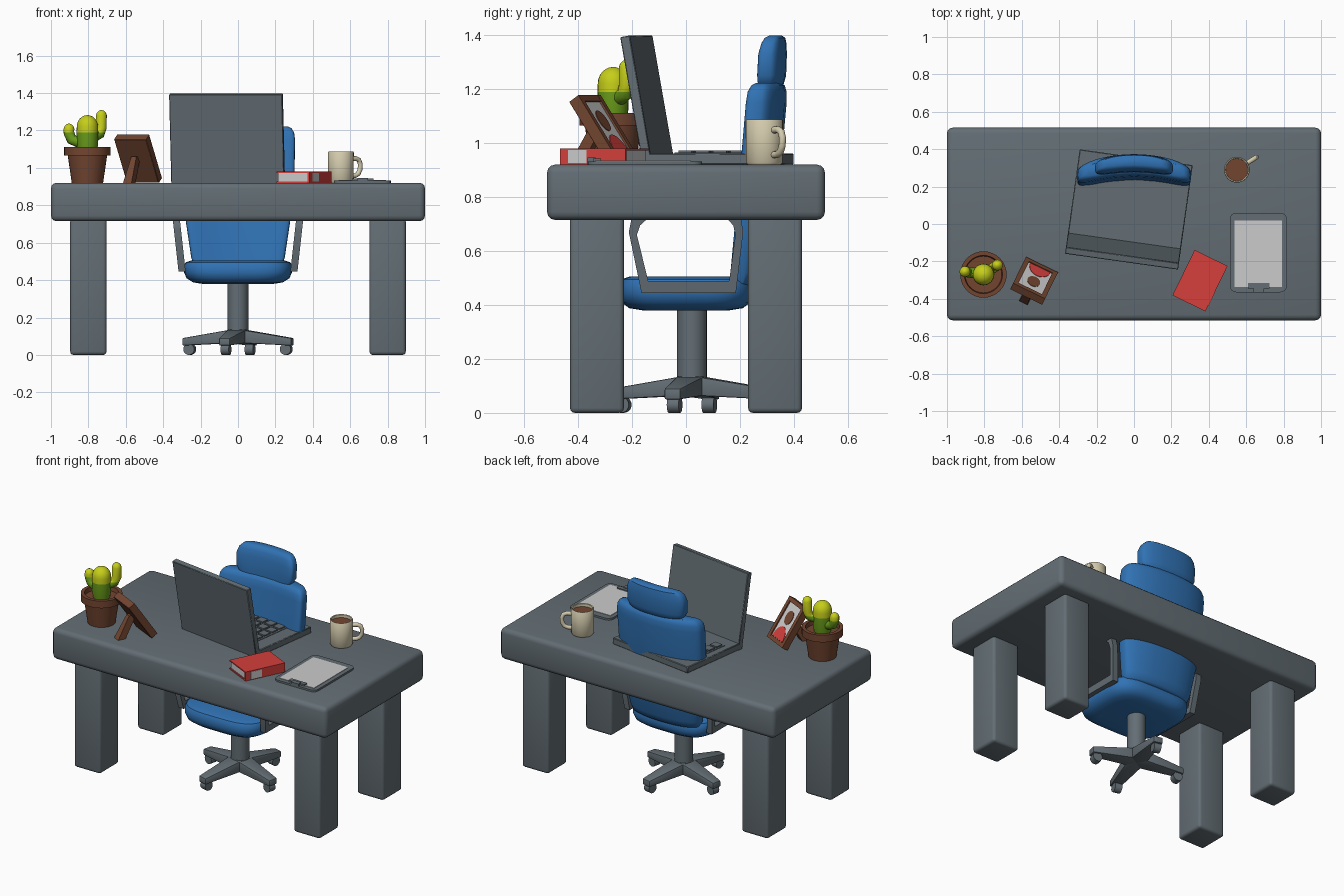
import bpy, bmesh, math
from mathutils import Matrix, Vector

if "Cube" in bpy.data.objects:
    bpy.data.objects.remove(bpy.data.objects["Cube"])

def material(name, rgb):
    m = bpy.data.materials.new(name)
    m.diffuse_color = (*rgb, 1)
    m.use_nodes = True
    m.node_tree.nodes["Principled BSDF"].inputs["Base Color"].default_value = m.diffuse_color
    return m

GREY = material("slate grey", (.125, .155, .175))
BLUE = material("chair blue", (.03, .17, .46))
RED = material("red", (.66, .05, .045))
BROWN = material("brown", (.17, .06, .03))
CREAM = material("cream", (.66, .6, .42))
PAPER = material("paper", (.6, .6, .6))
GREEN = material("cactus green", (.14, .33, .01))
LIME = material("cactus yellow", (.56, .62, .01))

def finish(name, bm, mats, M=None, rule=None):
    if M:
        bm.transform(M)
    bmesh.ops.remove_doubles(bm, verts=bm.verts, dist=1e-5)
    bmesh.ops.recalc_face_normals(bm, faces=bm.faces)
    mats = mats if isinstance(mats, list) else [mats]
    if rule:
        for f in bm.faces:
            f.material_index = rule(f.calc_center_median())
    me = bpy.data.meshes.new(name)
    bm.to_mesh(me)
    bm.free()
    for m in mats:
        me.materials.append(m)
    ob = bpy.data.objects.new(name, me)
    bpy.context.collection.objects.link(ob)
    return ob

def box(name, lo, hi, mat, bevel=0, M=None, seg=3, upright=False, shape=None):
    bm = bmesh.new()
    bmesh.ops.create_cube(bm, size=1)
    for v in bm.verts:
        v.co = Vector([(a + b) / 2 + c * (b - a) for a, b, c in zip(lo, hi, v.co)])
        if shape:
            v.co = Vector(shape(v.co))
    if bevel:
        es = [e for e in bm.edges if not upright or abs(e.verts[0].co.z - e.verts[1].co.z) > 1e-4]
        bmesh.ops.bevel(bm, geom=es, offset=bevel, segments=seg, profile=.5, affect='EDGES')
    return finish(name, bm, mat, M)

def skin(bm, rings, closed=False):
    loops = [[bm.verts.new(p) for p in r] for r in rings]
    n = len(loops[0])
    pairs = list(zip(loops, loops[1:])) + ([(loops[-1], loops[0])] if closed else [])
    for a, b in pairs:
        for i in range(n):
            bm.faces.new((a[i], a[(i + 1) % n], b[(i + 1) % n], b[i]))
    if not closed:
        bm.faces.new(loops[0])
        bm.faces.new(loops[-1])

def lathe(name, profile, loc, mat, n=32, rule=None):
    bm = bmesh.new()
    skin(bm, [[(max(r, 1e-3) * math.cos(k * math.tau / n), max(r, 1e-3) * math.sin(k * math.tau / n), z)
               for k in range(n)] for r, z in profile])
    return finish(name, bm, mat, Matrix.Translation(loc), rule)

def cushion(name, rings, mat, p=4, n=48):
    # rings: z, centre y, half width, half depth, forward bend
    bm = bmesh.new()
    out = []
    for z, cy, hx, hy, bend in rings:
        ring = []
        for k in range(n):
            c, s = math.cos(k * math.tau / n), math.sin(k * math.tau / n)
            x = hx * math.copysign(abs(c) ** (2 / p), c)
            y = cy + hy * math.copysign(abs(s) ** (2 / p), s) - bend * x * x
            ring.append((x, y, z))
        out.append(ring)
    skin(bm, out)
    return finish(name, bm, mat)

def tube(name, path, radii, loc, angle, mat, rule=None, cut=None, n=14):
    # path of (outward, up) points in an upright plane
    bm = bmesh.new()
    rings = []
    for i, (u, z) in enumerate(path):
        a, b = path[max(i - 1, 0)], path[min(i + 1, len(path) - 1)]
        t = Vector((b[0] - a[0], b[1] - a[1])).normalized()
        r = radii[i]
        rings.append([(u - t.y * r * math.cos(k * math.tau / n), r * math.sin(k * math.tau / n),
                       z + t.x * r * math.cos(k * math.tau / n)) for k in range(n)])
    skin(bm, rings)
    bm.transform(Matrix.Translation(loc) @ Matrix.Rotation(angle, 4, 'Z'))
    if cut:
        bmesh.ops.bisect_plane(bm, geom=bm.verts[:] + bm.edges[:] + bm.faces[:],
                               plane_co=(0, 0, cut), plane_no=(0, 0, 1))
    return finish(name, bm, mat, None, rule)

def place(x, y, z, deg):
    return Matrix.Translation((x, y, z)) @ Matrix.Rotation(math.radians(deg), 4, 'Z')

TOP = .92
# Desk
box("desk_top", (-1, -.515, .715), (1, .515, TOP), GREY, .03)
for sx in (-1, 1):
    for sy in (-1, 1):
        box("desk_leg", (sx * .8 - .097, sy * .33 - .1, 0), (sx * .8 + .097, sy * .33 + .1, .73), GREY, .018)

# Chair base with four arms and casters
CY = .022
lathe("chair_column", [(.055, .08), (.055, .4)], (0, CY, 0), GREY)
for k in range(4):
    M = place(0, CY, 0, -14 + 90 * k)
    def taper(v):
        far = v.x > .1
        return (v.x, v.y * (.55 if far else 1), (.09 if far else .14) if v.z > .1 else (.05 if far else .065))
    box("base_arm", (0, -.055, .06), (.3, .055, .14), GREY, .006, M, 2, shape=taper)
    box("caster_bracket", (.25, -.014, .03), (.282, .014, .07), GREY, 0, M)
    bm = bmesh.new()
    bmesh.ops.create_cone(bm, cap_ends=True, segments=20, radius1=.03, radius2=.03, depth=.045)
    finish("caster_wheel", bm, GREY, M @ Matrix.Translation((.266, 0, .03)) @ Matrix.Rotation(math.pi / 2, 4, 'X'))

# Chair cushions
cushion("seat", [(.38, 0, .19, .16, 0), (.388, 0, .24, .21, 0), (.41, 0, .275, .24, 0), (.44, 0, .288, .25, 0),
                 (.475, 0, .29, .25, 0), (.495, 0, .28, .24, 0), (.505, 0, .25, .21, 0)], BLUE, 3.6)
cushion("backrest", [(.47, .225, .215, .03, .6), (.48, .225, .235, .045, .6), (.52, .235, .25, .052, .6),
                     (.72, .265, .28, .057, .6), (.95, .295, .302, .06, .6), (1.15, .313, .305, .06, .6),
                     (1.19, .316, .3, .057, .6), (1.213, .318, .285, .048, .6), (1.222, .319, .265, .035, .6)], BLUE)
cushion("headrest", [(1.205, .318, .165, .03, .7), (1.215, .319, .185, .042, .7), (1.25, .324, .205, .047, .7),
                     (1.33, .328, .208, .046, .7), (1.37, .332, .195, .04, .7), (1.39, .335, .175, .033, .7),
                     (1.398, .336, .15, .02, .7)], BLUE)

# Armrest hoops, flaring outward with height
outer = [(-.165, .445), (.185, .445), (.212, .67), (.205, .715), (.18, .755), (-.17, .755), (-.203, .715), (-.212, .67)]
inner = [(-.14, .488), (.16, .488), (.183, .66), (.175, .695), (.15, .722), (-.14, .722), (-.17, .695), (-.182, .66)]
for s in (-1, 1):
    bm = bmesh.new()
    rings = []
    for o, i in zip(outer, inner):
        rings.append([(s * (.318 - d + .11 * (z - .445)), y, z)
                      for (y, z), d in ((o, 0), (i, 0), (i, .038), (o, .038))])
    skin(bm, rings, True)
    finish("armrest", bm, GREY)

# Laptop
L = place(-.05, -.083, TOP, -8)
box("laptop_base", (-.305, -.03, 0), (.305, .444, .042), GREY, .004, L, 1)
box("laptop_lid", (-.305, -.036, 0), (.305, 0, .486), GREY, .003, L @ Matrix.Rotation(math.radians(10), 4, 'X'), 1)
box("keyboard_panel", (-.262, .07, .04), (.212, .345, .045), GREY, 0, L)
for row in range(4):
    for col, x in enumerate((-.225, -.155, -.035, .035, .105, .173)):
        if (row, col) != (0, 1):
            y = .108 + .065 * row
            box("key", (x - .027, y - .025, .043), (x + .027, y + .025, .053), GREY, 0, L)

# Cactus in a pot
P = (-.805, -.27, TOP)
lathe("plant_pot", [(.084, 0), (.105, .145), (.124, .145), (.124, .192), (.102, .192), (.098, .165), (0, .165)], P, BROWN)
CUT = 1.19
by_height = lambda c: 1 if c.z > CUT else 0
lathe("cactus_body", [(.048, .15), (.056, .2), (.058, CUT - TOP), (.057, .3)] +
      [(.057 * math.cos(a * math.pi / 12), .3 + .062 * math.sin(a * math.pi / 12)) for a in range(1, 7)],
      P, [GREEN, LIME], 24, by_height)
for ang, d, z0, tip in ((171, .1, 1.14, 1.237), (34, .09, 1.17, 1.31)):
    r = .029
    tube("cactus_arm", [(.02, z0), (d * .55, z0), (d * .85, z0 + .012), (d, z0 + .045), (d, tip - .028),
                        (d, tip - .015), (d, tip - .004), (d, tip)], [r, r, r, r, r, r * .85, r * .45, r * .08],
         (P[0], P[1], 0), math.radians(ang), [GREEN, LIME], by_height, CUT)

# Leaning picture frame
F = place(-.535, -.305, TOP, -26)
T = F @ Matrix.Translation((0, .0, .128)) @ Matrix.Rotation(math.radians(34), 4, 'X')
box("frame_back", (-.095, -.022, -.14), (.095, .014, .14), BROWN, .003, T, 1)
for s in (-1, 1):
    box("frame_side", (s * .082 - .013, -.02, -.14), (s * .082 + .013, .024, .14), BROWN, 0, T)
    box("frame_rail", (-.095, -.02, s * .127 - .013), (.095, .0235, s * .127 + .013), BROWN, 0, T)
box("photo", (-.07, .013, -.115), (.07, .016, .115), PAPER, 0, T)
def disc(name, r, sz, cz, mat, half=False):
    bm = bmesh.new()
    bmesh.ops.create_cone(bm, cap_ends=True, segments=24, radius1=r, radius2=r, depth=.003)
    if half:
        bmesh.ops.bisect_plane(bm, geom=bm.verts[:] + bm.edges[:] + bm.faces[:], plane_co=(0, 0, 0),
                               plane_no=(0, 1, 0), clear_inner=True)
    finish(name, bm, mat, T @ Matrix.Translation((0, .0175, cz)) @ Matrix.Diagonal((1, 1, sz, 1))
           @ Matrix.Rotation(math.pi / 2, 4, 'X'))
disc("photo_head", .036, 1.25, .03, BROWN)
disc("photo_shoulders", .06, 1.35, -.113, RED, True)
box("frame_stand", (-.025, -.15, 0), (.025, -.1, .14), BROWN, 0, F,
    shape=lambda v: (v.x * (.6 if v.z > .1 else 1), v.y + (.1 if v.z > .1 else .02), v.z))

# Mug with coffee
G = (.55, .29, TOP)
lathe("mug", [(.062, 0), (.068, .008), (.069, .163), (.066, .167), (.06, .165), (.059, .13), (0, .13)], G, CREAM)
lathe("coffee", [(.0595, .138), (.0595, .147)], G, BROWN)
tube("mug_handle", [(.06, .128), (.095, .13), (.115, .122), (.124, .1), (.122, .07), (.11, .048), (.09, .038), (.06, .036)],
     [.013] * 8, G, math.radians(33), CREAM)

# Book
B = place(.353, -.303, TOP, -26)
box("book_pages", (-.092, -.128, .006), (.09, .128, .054), PAPER, 0, B)
for z in (0, .052):
    box("book_cover", (-.098, -.135, z), (.098, .135, z + .008), RED, 0, B)
box("book_spine", (.088, -.135, 0), (.098, .135, .06), RED, 0, B)
box("spine_label", (.097, -.1, .006), (.1, -.025, .054), PAPER, 0, B)

# Clipboard
box("clipboard", (.512, -.365, TOP - .002), (.817, .06, .932), GREY, .035, None, 4, True)
box("clipboard_sheet", (.538, -.338, .931), (.79, .018, .935), PAPER)
box("clip_plate", (.61, -.345, .931), (.725, -.315, .942), GREY)
box("clip_grip", (.64, -.365, .931), (.695, -.335, .946), GREY)

# Smooth the rounded surfaces, keep hard edges
bpy.ops.object.select_all(action='SELECT')
bpy.context.view_layer.objects.active = bpy.context.selected_objects[0]
bpy.ops.object.shade_smooth_by_angle(angle=math.radians(38))
